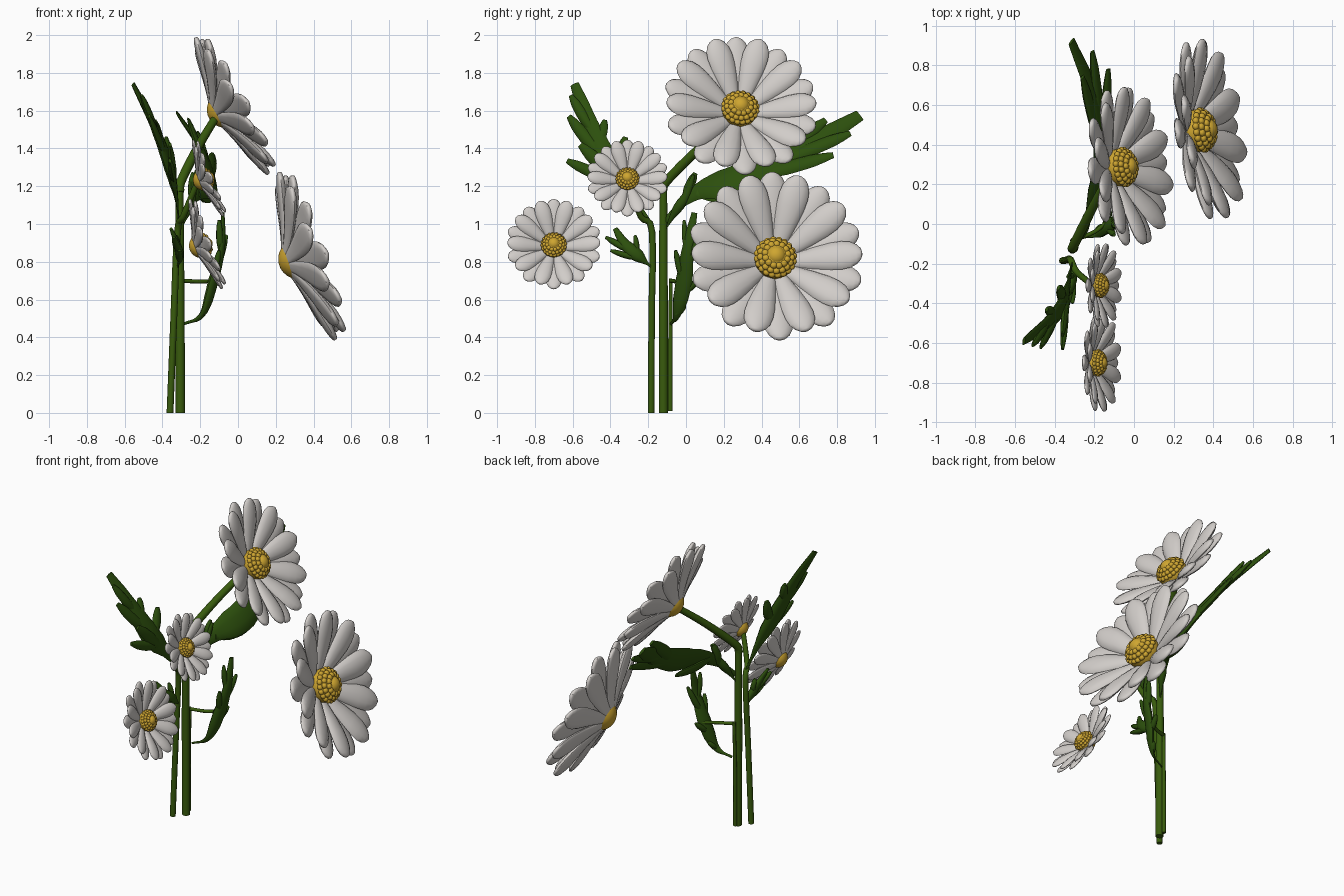
import bpy, bmesh, math
from mathutils import Vector, Matrix

if "Cube" in bpy.data.objects:
    bpy.data.objects.remove(bpy.data.objects["Cube"])


def material(name, rgb):
    m = bpy.data.materials.new(name)
    m.use_nodes = True
    m.diffuse_color = (*rgb, 1)
    m.node_tree.nodes["Principled BSDF"].inputs["Base Color"].default_value = (*rgb, 1)
    return m


WHITE = material("petal white", (0.64, 0.61, 0.585))
YELLOW = material("centre yellow", (0.62, 0.38, 0.03))
STEM = material("stem green", (0.04, 0.105, 0.004))
LEAF = material("leaf green", (0.026, 0.08, 0.004))


def finish(bm, name, mat, angle=50):
    bmesh.ops.recalc_face_normals(bm, faces=bm.faces)
    mesh = bpy.data.meshes.new(name)
    bm.to_mesh(mesh)
    bm.free()
    mesh.materials.append(mat)
    ob = bpy.data.objects.new(name, mesh)
    bpy.context.collection.objects.link(ob)
    bpy.ops.object.select_all(action='DESELECT')
    ob.select_set(True)
    bpy.context.view_layer.objects.active = ob
    bpy.ops.object.shade_smooth_by_angle(angle=math.radians(angle))


def loft(bm, sections, sides):
    """Closed skin through (centre, side vector, up vector, curl) sections."""
    rings = []
    for c, s, u, curl in sections:
        ring = []
        for k in range(sides):
            a = math.tau * k / sides
            ring.append(bm.verts.new(c + s * math.cos(a) + u * math.sin(a)
                                     + u.normalized() * curl * math.cos(a) ** 2))
        rings.append(ring)
    for p, q in zip(rings, rings[1:]):
        for k in range(sides):
            j = (k + 1) % sides
            bm.faces.new((p[k], p[j], q[j], q[k]))
    bm.faces.new(rings[0][::-1])
    bm.faces.new(rings[-1])


def smooth_path(points, steps=6):
    """Catmull-Rom samples through the points."""
    p = [Vector(v) for v in points]
    p = [p[0] * 2 - p[1]] + p + [p[-1] * 2 - p[-2]]
    out = []
    for a, b, c, d in zip(p, p[1:], p[2:], p[3:]):
        for k in range(steps):
            t = k / steps
            out.append(0.5 * (2 * b + (c - a) * t + (2 * a - 5 * b + 4 * c - d) * t * t
                              + (3 * b - a - 3 * c + d) * t ** 3))
    return out + [p[-2]]


def ramp(values, t):
    """Linear lookup in evenly spaced values."""
    x = t * (len(values) - 1)
    i = min(int(x), len(values) - 2)
    return values[i] + (values[i + 1] - values[i]) * (x - i)


def sweep(bm, path, normal, width, thick, profile, sides):
    last = len(path) - 1
    sections = []
    for i, c in enumerate(path):
        tan = (path[min(i + 1, last)] - path[max(i - 1, 0)]).normalized()
        side = normal.cross(tan).normalized()
        up = tan.cross(side)
        f = ramp(profile, i / last)
        sections.append((c, side * width * f, up * thick * f, 0))
    loft(bm, sections, sides)


def stem(name, points, radius):
    bm = bmesh.new()
    sweep(bm, smooth_path(points, 4), Vector((0.9, 0.3, 0.1)), radius, radius, (1, 1, 0.85), 10)
    finish(bm, name, STEM)


def leaf(name, spine, normal, width, lobes):
    """Main blade plus blunt lobes given as (place on spine, tip, width)."""
    bm = bmesh.new()
    n = Vector(normal).normalized()
    path = smooth_path(spine)
    blade = (0.16, 0.18, 0.45, 0.85, 0.95, 0.8, 0.6, 0.5, 0.32)
    sweep(bm, path, n, width, 0.025, blade, 10)
    for t, tip, w in lobes:
        i = int(t * (len(path) - 2))
        root, tip = path[i], Vector(tip)
        tan = (path[i + 1] - root).normalized()
        mid = (root + tip) / 2 - tan * (tip - root).length * 0.08
        sweep(bm, smooth_path((root, mid, tip), 5), n, w, 0.02,
              (0.7, 0.8, 0.9, 0.95, 0.9, 0.8, 0.4), 8)
    finish(bm, name, LEAF, 60)


def flower(name, centre, facing, radius, core, count=20):
    c, n = Vector(centre), Vector(facing).normalized()
    x = Vector((0, 0, 1)).cross(n).normalized()
    y = n.cross(x)

    # Petals: broad puffy spoons, overlapping in two alternating layers
    bm = bmesh.new()
    outline = ((0, 0.35), (0.2, 0.56), (0.4, 0.78), (0.6, 0.96), (0.74, 1),
               (0.85, 0.91), (0.93, 0.7), (0.98, 0.42), (1, 0.15))
    for i in range(count):
        a = math.tau * i / count
        d = x * math.cos(a) + y * math.sin(a)
        back = i % 2
        reach = radius * (1.0 if back else 0.97)
        lift = radius * (-0.04 if back else 0.05)
        side = n.cross(d)
        up = (n - d * 0.3).normalized()
        sections = []
        for u, w in outline:
            r = radius * 0.1 + (reach - radius * 0.1) * u
            h = radius * (-0.13 + 0.4 * u - 0.12 * u * u) + lift * min(1, 0.3 + u)
            half = radius * 0.168 * w
            sections.append((c + d * r + n * h, side * half,
                             up * radius * 0.05 * (0.3 + 0.7 * w), -half * 0.12))
        loft(bm, sections, 12)
    finish(bm, name + "_petals", WHITE, 60)

    # Centre: ball with rings of beads around a smooth button, flatter in front
    bm = bmesh.new()
    bmesh.ops.create_uvsphere(bm, u_segments=24, v_segments=14, radius=core * 0.95)
    bmesh.ops.create_uvsphere(bm, u_segments=20, v_segments=10, radius=core * 0.45,
                              matrix=Matrix.Translation((0, 0, core * 0.64)))
    for tilt, beads in ((36, 13), (54, 17), (72, 20)):
        th = math.radians(tilt)
        for k in range(beads):
            a = math.tau * (k + tilt / 32) / beads
            pos = Vector((math.sin(th) * math.cos(a), math.sin(th) * math.sin(a), math.cos(th)))
            bmesh.ops.create_icosphere(bm, subdivisions=2, radius=core * 0.175,
                                       matrix=Matrix.Translation(pos * core * 0.9))
    for v in bm.verts:
        if v.co.z > 0:
            v.co.z *= 0.85
    turn = Matrix((x, y, n)).transposed().to_4x4()
    bm.transform(Matrix.Translation(c) @ turn)
    finish(bm, name + "_centre", YELLOW)


# Blossoms
flower("top_flower", (-0.07, 0.285, 1.605), (0.87, 0.11, 0.47), 0.41, 0.1)
flower("large_flower", (0.32, 0.47, 0.815), (0.94, 0.13, 0.32), 0.468, 0.113)
flower("upper_small_flower", (-0.18, -0.31, 1.235), (0.93, 0, 0.37), 0.217, 0.062)
flower("lower_small_flower", (-0.195, -0.7, 0.885), (0.94, 0, 0.34), 0.252, 0.068)

# Stems
stem("main_stem", ((-0.305, -0.12, 0), (-0.308, -0.12, 0.6), (-0.31, -0.12, 1.19)), 0.025)
stem("top_flower_stem", ((-0.31, -0.125, 1.17), (-0.3, -0.1, 1.23), (-0.21, 0.08, 1.41),
                         (-0.12, 0.25, 1.56)), 0.025)
stem("second_stem", ((-0.36, -0.185, 0), (-0.34, -0.182, 0.5), (-0.32, -0.18, 0.96),
                     (-0.29, -0.24, 1.04), (-0.22, -0.3, 1.21)), 0.018)
stem("thin_stem", ((-0.31, -0.083, 0.01), (-0.31, -0.083, 0.35), (-0.305, -0.08, 0.71)), 0.012)
stem("side_twig", ((-0.3, -0.08, 0.7), (-0.2, -0.04, 0.695), (-0.125, 0.02, 0.7)), 0.011)

# Leaves
leaf("upper_left_leaf",
     ((-0.31, -0.18, 0.99), (-0.33, -0.3, 1.16), (-0.37, -0.42, 1.32),
      (-0.45, -0.51, 1.53), (-0.555, -0.59, 1.74)), (0.85, -0.3, 0.3), 0.075,
     ((0.42, (-0.36, -0.63, 1.335), 0.033), (0.58, (-0.47, -0.62, 1.57), 0.036),
      (0.5, (-0.38, -0.32, 1.46), 0.035), (0.66, (-0.44, -0.43, 1.55), 0.03),
      (0.38, (-0.36, -0.56, 1.42), 0.04), (0.75, (-0.51, -0.61, 1.68), 0.03)))
leaf("upper_right_leaf",
     ((-0.3, -0.11, 1.02), (-0.22, 0.06, 1.17), (-0.16, 0.3, 1.24),
      (-0.19, 0.6, 1.39), (-0.315, 0.92, 1.575)), (0.8, 0.1, 0.5), 0.105,
     ((0.64, (-0.26, 0.74, 1.55), 0.045), (0.72, (-0.21, 0.87, 1.48), 0.042),
      (0.6, (-0.13, 0.78, 1.365), 0.045), (0.3, (-0.15, 0.32, 1.14), 0.045),
      (0.18, (-0.24, 0.05, 1.27), 0.028)))
leaf("middle_right_leaf",
     ((-0.29, -0.08, 0.47), (-0.19, -0.05, 0.52), (-0.13, -0.01, 0.7),
      (-0.085, 0.01, 0.88), (-0.08, 0.045, 1.06)), (0.9, -0.3, 0.1), 0.05,
     ((0.45, (-0.12, 0.07, 0.71), 0.02), (0.55, (-0.1, -0.055, 0.86), 0.02),
      (0.65, (-0.06, 0.07, 0.94), 0.022), (0.75, (-0.1, -0.01, 1.02), 0.018),
      (0.28, (-0.16, -0.005, 0.57), 0.018)))
leaf("lower_left_leaf",
     ((-0.32, -0.18, 0.77), (-0.31, -0.24, 0.82), (-0.32, -0.32, 0.89),
      (-0.355, -0.375, 0.975)), (0.95, 0, 0.2), 0.04,
     ((0.55, (-0.34, -0.425, 0.93), 0.02), (0.4, (-0.31, -0.4, 0.86), 0.018),
      (0.5, (-0.33, -0.27, 0.94), 0.016)))
leaf("small_upright_leaf", ((-0.31, -0.12, 0.95), (-0.27, -0.06, 1.06), (-0.24, 0.0, 1.15),
                            (-0.22, 0.04, 1.26)), (0.9, -0.3, 0.1), 0.03, ())
